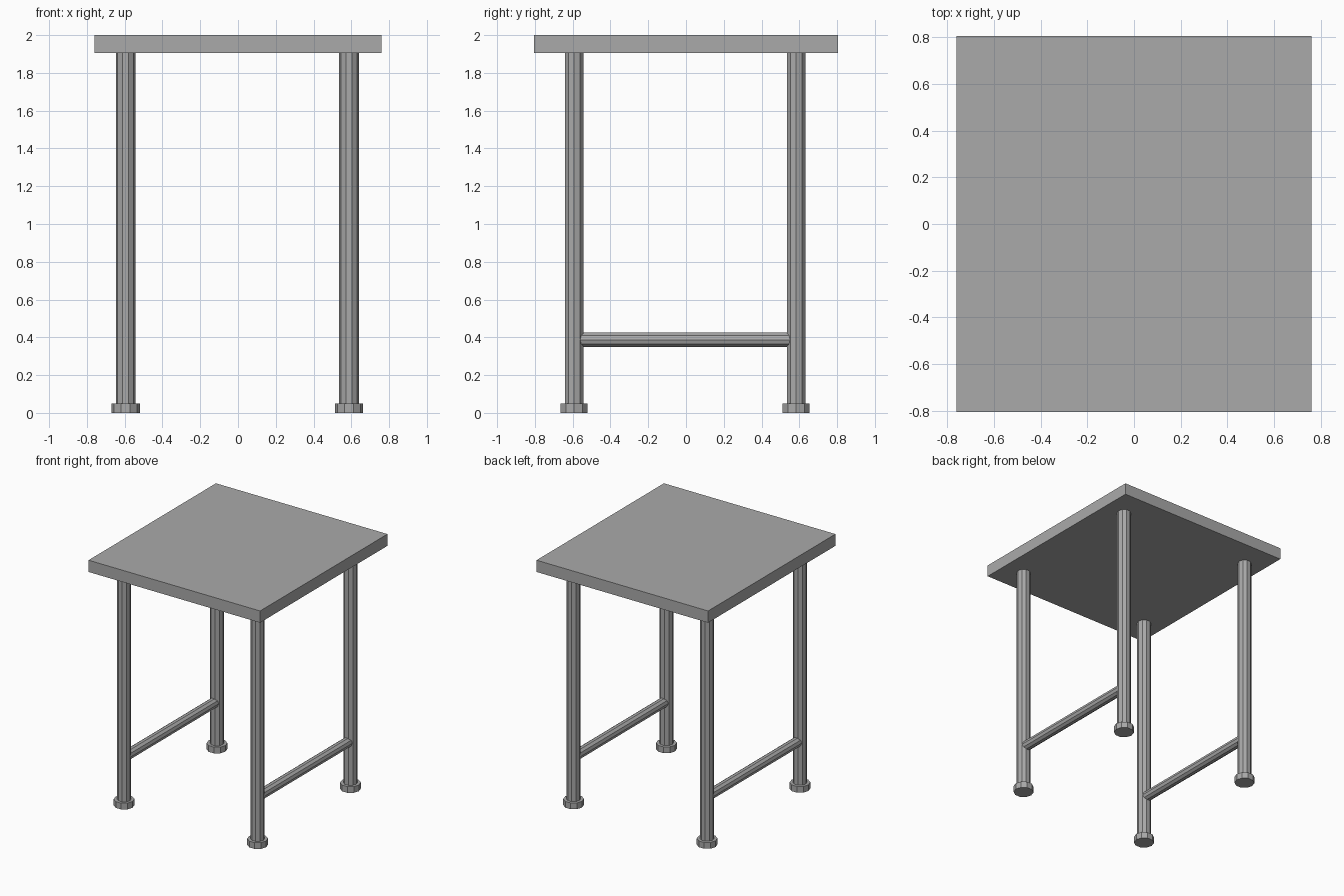
import bpy
from math import radians

old = bpy.data.objects.get("Cube")
if old:
    bpy.data.objects.remove(old, do_unlink=True)

grey = bpy.data.materials.new("plain grey")
grey.use_nodes = True
colour = (0.4, 0.4, 0.4, 1)
grey.diffuse_color = colour
grey.node_tree.nodes["Principled BSDF"].inputs["Base Color"].default_value = colour


def finish(name):
    ob = bpy.context.object
    ob.name = name
    ob.data.materials.append(grey)
    return ob


def rod(name, radius, length, centre, tilt=0):
    """Ten-sided rod with a corner facing +x."""
    bpy.ops.mesh.primitive_cylinder_add(
        vertices=10, radius=radius, depth=length, location=centre,
        rotation=(radians(tilt), 0, radians(0)))
    ob = finish(name)
    # turn the section so that corners lie on the x axis
    for v in ob.data.vertices:
        v.co.x, v.co.y = v.co.y, -v.co.x
    return ob


# table top
bpy.ops.mesh.primitive_cube_add(size=1, location=(0, 0, 1.953))
finish("table_top").scale = (1.52, 1.612, 0.094)

leg_x = {"right": -0.595, "left": 0.588}
leg_y = {"front": -0.592, "back": 0.583}

for side, x in leg_x.items():
    # legs with wider feet
    for end, y in leg_y.items():
        rod(f"{end}_{side}_leg", 0.052, 1.88, (x, y, 0.97))
        rod(f"{end}_{side}_foot", 0.075, 0.05, (x, y, 0.025))
    # low stretcher joining the front and back legs
    front, back = leg_y.values()
    rod(f"{side}_stretcher", 0.04, back - front, (x, (front + back) / 2, 0.387), 90)
